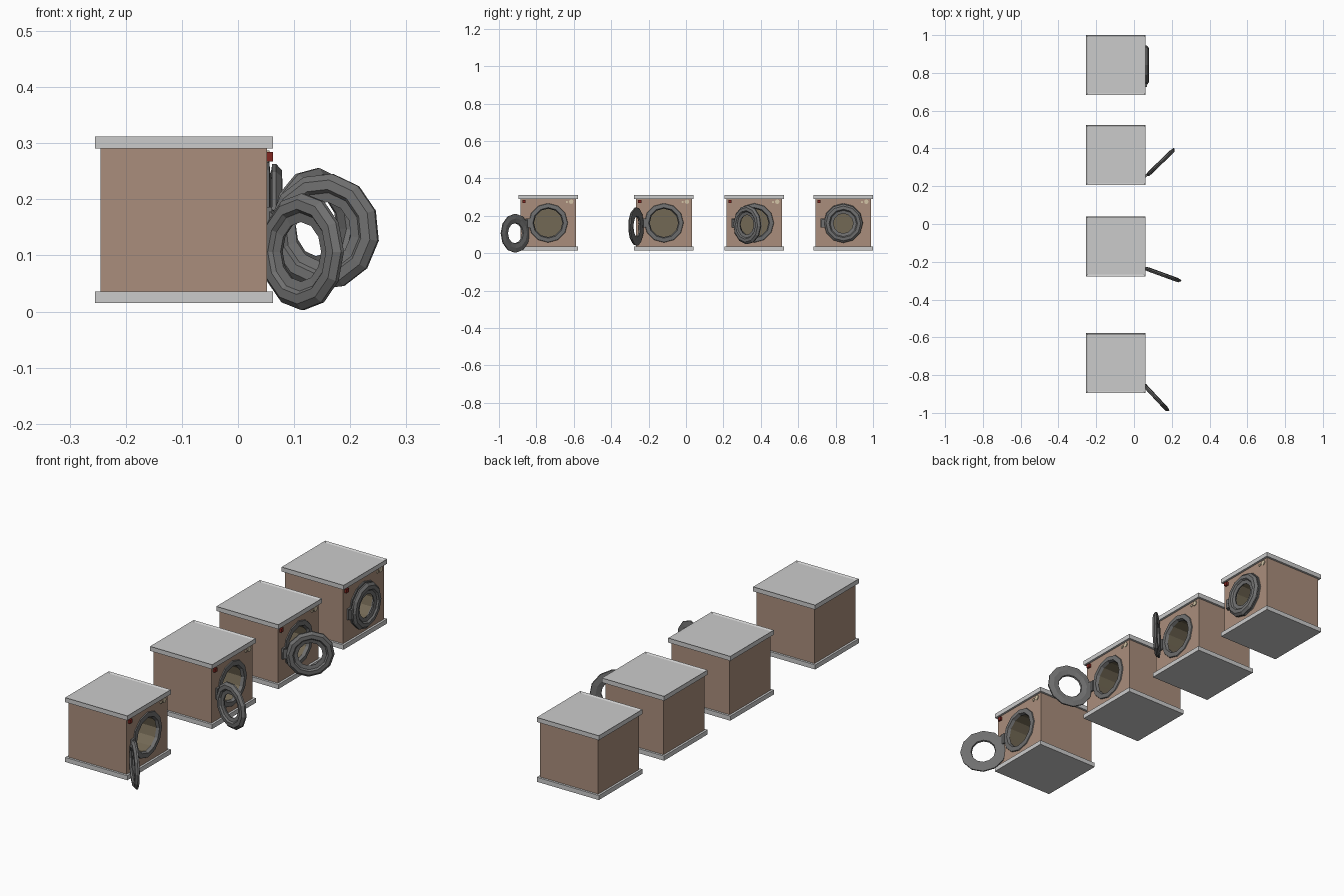
import bpy, bmesh, math
from mathutils import Matrix, Vector

if "Cube" in bpy.data.objects:
    bpy.data.objects.remove(bpy.data.objects["Cube"])


def material(name, rgb):
    m = bpy.data.materials.new(name)
    m.diffuse_color = (*rgb, 1)
    m.use_nodes = True
    m.node_tree.nodes["Principled BSDF"].inputs["Base Color"].default_value = m.diffuse_color
    return m


BROWN = material("brown_paint", (0.40, 0.27, 0.20))
DRUM = material("drum_brown", (0.17, 0.14, 0.09))
DARK = material("dark_grey", (0.16, 0.16, 0.16))
RED = material("red", (0.22, 0.02, 0.015))
CREAM = material("cream", (0.65, 0.55, 0.38))


def make(name, bm, mat=None, matrix=Matrix()):
    bmesh.ops.recalc_face_normals(bm, faces=bm.faces[:])
    me = bpy.data.meshes.new(name)
    bm.to_mesh(me)
    bm.free()
    ob = bpy.data.objects.new(name, me)
    if mat:
        me.materials.append(mat)
    ob.matrix_world = matrix
    bpy.context.collection.objects.link(ob)
    return ob


def add_box(bm, lo, hi):
    lo, hi = Vector(lo), Vector(hi)
    m = Matrix.Translation((lo + hi) / 2) @ Matrix.Diagonal((*(hi - lo), 1))
    bmesh.ops.create_cube(bm, size=1, matrix=m)


def box(name, lo, hi, mat=None):
    bm = bmesh.new()
    add_box(bm, lo, hi)
    return make(name, bm, mat)


def add_lathe(bm, profile, cy, cz, n=12, closed=True):
    # revolve (radius, x) points around an x-parallel axis
    rings = []
    for r, x in profile:
        rings.append([bm.verts.new((x, cy + r * math.sin(2 * math.pi * i / n),
                                    cz + r * math.cos(2 * math.pi * i / n)))
                      for i in range(n)])
    pairs = list(zip(rings, rings[1:]))
    if closed:
        pairs.append((rings[-1], rings[0]))
    for a, b in pairs:
        for i in range(n):
            j = (i + 1) % n
            bm.faces.new((a[i], a[j], b[j], b[i]))
    return rings


def slab(name, cy, z0, z1, rim):
    bm = bmesh.new()
    add_box(bm, (-0.255, cy - 0.159, z0), (0.062, cy + 0.159, z1))
    if rim:
        top = max(bm.faces, key=lambda f: f.calc_center_median().z)
        bmesh.ops.inset_region(bm, faces=[top], thickness=0.012)
        bmesh.ops.translate(bm, verts=top.verts[:], vec=(0, 0, -0.005))
    return make(name, bm)


def cylinder(name, r, x0, x1, cy, cz, mat, n=12):
    bm = bmesh.new()
    a, b = add_lathe(bm, [(r, x0), (r, x1)], cy, cz, n, closed=False)
    bm.faces.new(a)
    bm.faces.new(b)
    return make(name, bm, mat)


def machine(i, cy, swing, droop):
    cz = 0.162
    # cabinet with a round opening
    body = box(f"cabinet_{i}", (-0.245, cy - 0.149, 0.03), (0.052, cy + 0.149, 0.295), BROWN)
    cut = cylinder(f"opening_cutter_{i}", 0.086, -0.19, 0.1, cy, cz, DRUM)
    cut.hide_render = True
    cut.hide_viewport = True
    mod = body.modifiers.new("opening", 'BOOLEAN')
    mod.object = cut
    mod.operation = 'DIFFERENCE'
    mod.solver = 'EXACT'
    slab(f"base_{i}", cy, 0.015, 0.036, False)
    slab(f"top_{i}", cy, 0.291, 0.312, True)

    # drum
    bm = bmesh.new()
    rings = add_lathe(bm, [(0.08, 0.05), (0.08, -0.18)], cy, cz, closed=False)
    bm.faces.new(rings[-1])
    ob = make(f"drum_{i}", bm, DRUM)

    # door frame on the cabinet
    bm = bmesh.new()
    add_lathe(bm, [(0.106, 0.05), (0.103, 0.056), (0.082, 0.058), (0.076, 0.045), (0.088, 0.04)], cy, cz)
    make(f"door_frame_{i}", bm, DARK)

    # hinge plate
    box(f"hinge_plate_{i}", (0.05, cy - 0.121, cz - 0.026), (0.061, cy - 0.098, cz + 0.024), DARK)

    # door, built from its hinge line then swung open
    bm = bmesh.new()
    add_lathe(bm, [(0.104, 0.003), (0.104, 0.010), (0.093, 0.020), (0.076, 0.021),
                   (0.070, 0.014), (0.053, 0.011), (0.056, 0.003), (0.080, -0.001)], 0.105, 0)
    add_box(bm, (0.002, -0.012, -0.022), (0.012, 0.012, 0.022))
    m = (Matrix.Translation((0.058, cy - 0.105, cz - 0.003))
         @ Matrix.Rotation(math.radians(-swing), 4, 'Z')
         @ Matrix.Rotation(math.radians(-droop), 4, 'X'))
    make(f"door_{i}", bm, DARK, m)

    # controls
    box(f"power_button_{i}", (0.05, cy - 0.138, 0.267), (0.062, cy - 0.121, 0.284), RED)
    cylinder(f"dial_{i}", 0.012, 0.05, 0.056, cy + 0.123, 0.275, CREAM, 8)
    cylinder(f"small_dial_{i}", 0.006, 0.05, 0.056, cy + 0.100, 0.273, CREAM, 8)


for i, (cy, swing, droop) in enumerate([(0.841, 0, 0), (0.365, 46, 4),
                                        (-0.118, 110, 9), (-0.737, 137, 30)], 1):
    machine(i, cy, swing, droop)
